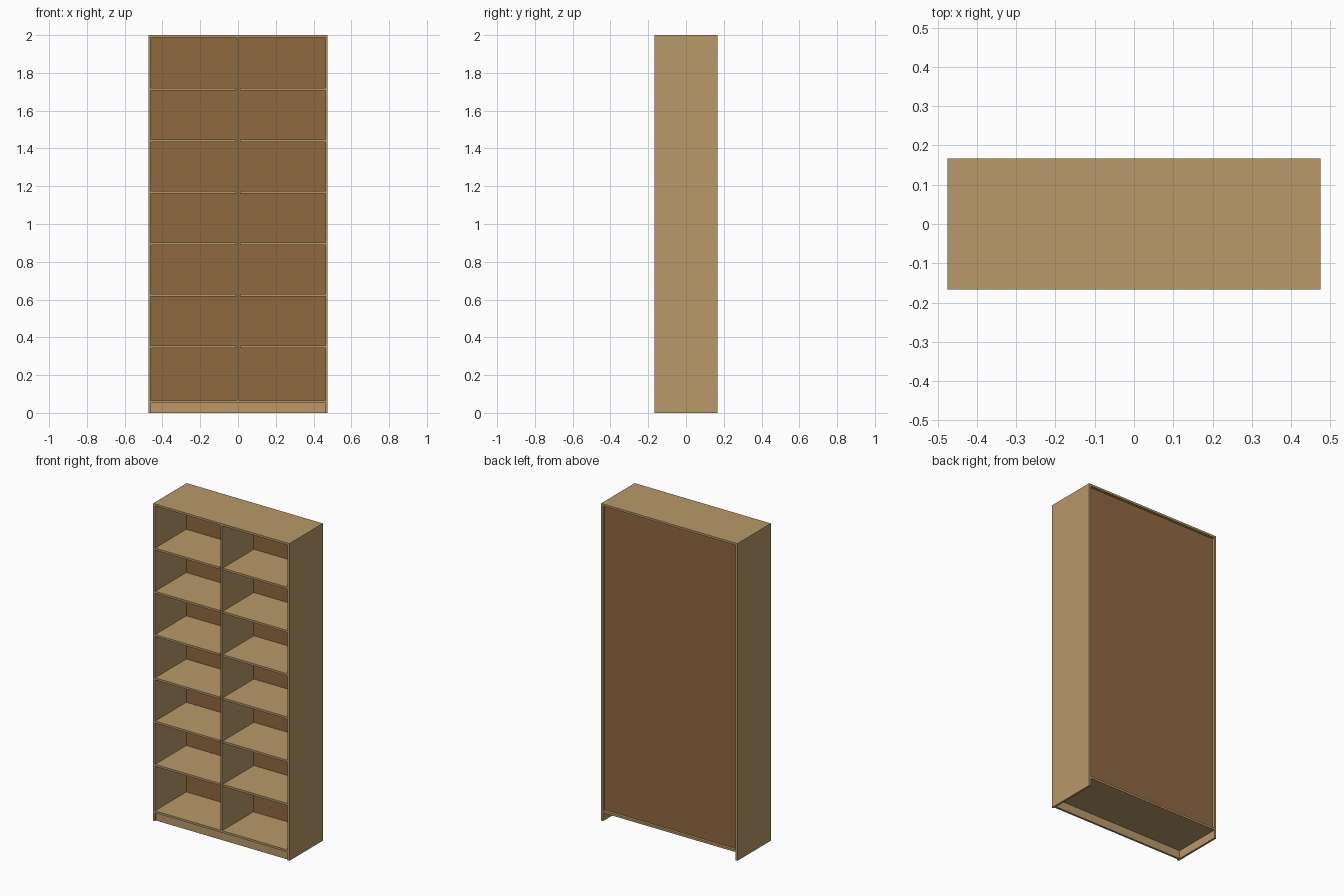
import bpy
import bmesh

if "Cube" in bpy.data.objects:
    bpy.data.objects.remove(bpy.data.objects["Cube"])

W, D, H, T = 0.475, 0.167, 2.0, 0.013   # half width, half depth, height, board thickness
BACK_Y = 0.150                          # front of recess behind back panel
BOTTOM_TOP = 0.065                      # top of the bottom board


def material(name, rgb):
    m = bpy.data.materials.new(name)
    m.diffuse_color = (*rgb, 1.0)
    m.use_nodes = True
    m.node_tree.nodes["Principled BSDF"].inputs["Base Color"].default_value = m.diffuse_color
    return m


wood = material("light_wood", (0.479, 0.319, 0.144))
dark = material("brown_backing", (0.275, 0.138, 0.051))


def board(name, x, y, z, mat=wood):
    """Box spanning the given (min, max) ranges."""
    mesh = bpy.data.meshes.new(name)
    bm = bmesh.new()
    bmesh.ops.create_cube(bm, size=1.0)
    for v in bm.verts:
        v.co = [r[0] if c < 0 else r[1] for c, r in zip(v.co, (x, y, z))]
    bm.to_mesh(mesh)
    bm.free()
    mesh.materials.append(mat)
    obj = bpy.data.objects.new(name, mesh)
    bpy.context.collection.objects.link(obj)
    return obj


inner = W - T

# Outer case
board("left_side", (-W, -W + T), (-D, D), (0, H))
board("right_side", (W - T, W), (-D, D), (0, H))
board("top_board", (-inner, inner), (-D, D), (H - T, H))
board("bottom_board", (-inner, inner), (-D, D), (BOTTOM_TOP - T, BOTTOM_TOP))

# Kick board, set slightly back under the bottom board
board("kick_board", (-inner, inner), (-D + 0.01, -D + 0.01 + T), (0, BOTTOM_TOP - T))

# Recessed back panel
board("back_panel", (-inner, inner), (BACK_Y - 0.005, BACK_Y), (BOTTOM_TOP, H - T), dark)

# Centre divider
board("centre_divider", (-T / 2, T / 2), (-D, BACK_Y - 0.005), (BOTTOM_TOP, H - T))

# Six shelves in each bay, with a narrow gap beside the divider
for i in range(6):
    z = 0.351 + i * 0.2727
    for side, x in (("left", (-inner, -T / 2 - 0.003)), ("right", (T / 2 + 0.003, inner))):
        board(f"{side}_shelf_{i + 1}", x, (-D + 0.001, BACK_Y - 0.005), (z - T / 2, z + T / 2))
